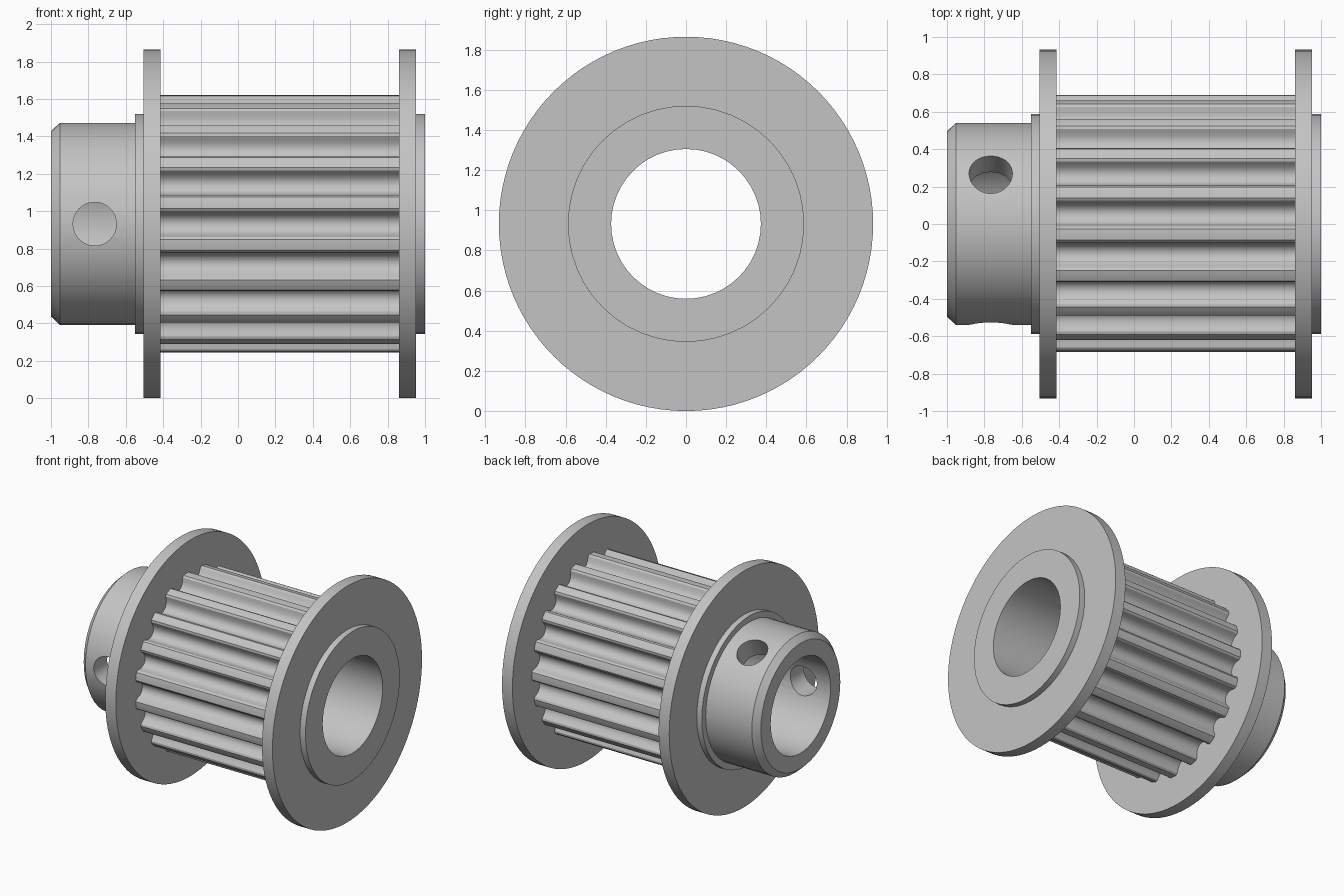
import bpy
import bmesh
from math import cos, sin, pi, radians
from mathutils import Matrix, Vector

cube = bpy.data.objects.get("Cube")
if cube:
    bpy.data.objects.remove(cube, do_unlink=True)

AXIS_Z = 0.932
BORE = 0.373
TEETH = 19

metal = bpy.data.materials.new("satin grey metal")
metal.use_nodes = True
grey = (0.55, 0.55, 0.55, 1)
metal.diffuse_color = grey
metal.node_tree.nodes["Principled BSDF"].inputs["Base Color"].default_value = grey


def around(r, phi):
    """Point around the shaft, with phi running from the front up over the top."""
    return -r * cos(phi), AXIS_Z + r * sin(phi)


def circle(r, n):
    return [(r, 2 * pi * i / n) for i in range(n)]


def make_ring(name, sections):
    """Join (x, outline) sections into a closed ring around the shaft."""
    bm = bmesh.new()
    loops = [[bm.verts.new((x, *around(r, phi))) for r, phi in outline]
             for x, outline in sections]
    for k, a in enumerate(loops):
        b = loops[(k + 1) % len(loops)]
        for i in range(len(a)):
            j = (i + 1) % len(a)
            bm.faces.new((a[i], a[j], b[j], b[i]))
    bmesh.ops.recalc_face_normals(bm, faces=bm.faces)
    mesh = bpy.data.meshes.new(name)
    bm.to_mesh(mesh)
    bm.free()
    obj = bpy.data.objects.new(name, mesh)
    bpy.context.collection.objects.link(obj)
    mesh.materials.append(metal)
    return obj


def activate(obj):
    bpy.ops.object.select_all(action='DESELECT')
    obj.select_set(True)
    bpy.context.view_layer.objects.active = obj


def lathe(name, profile, n):
    return make_ring(name, [(x, circle(r, n)) for x, r in profile])


# Hub, end collars and bore in one turned core
core = lathe("hub_and_core", [
    (-1, BORE), (-1, 0.495), (-0.953, 0.54), (-0.55, 0.54),
    (-0.55, 0.588), (1, 0.588), (1, BORE)], 48)

# Two set screw holes drilled through the hub wall
for angle in (0, 120):
    y, z = around(1, radians(angle))
    direction = Vector((0, y, z - AXIS_Z))
    bm = bmesh.new()
    bmesh.ops.create_cone(bm, cap_ends=True, segments=32,
                          radius1=0.116, radius2=0.116, depth=0.6)
    turn = direction.to_track_quat('Z', 'Y').to_matrix().to_4x4()
    place = Matrix.Translation(Vector((-0.766, 0, AXIS_Z)) + direction * 0.5)
    bmesh.ops.transform(bm, matrix=place @ turn, verts=bm.verts)
    mesh = bpy.data.meshes.new("screw_hole_cutter")
    bm.to_mesh(mesh)
    bm.free()
    cutter = bpy.data.objects.new("screw_hole_cutter", mesh)
    bpy.context.collection.objects.link(cutter)
    cutter.hide_render = True
    mesh.materials.append(metal)
    cut = core.modifiers.new("screw hole", 'BOOLEAN')
    cut.operation = 'DIFFERENCE'
    cut.solver = 'EXACT'
    cut.object = cutter
    activate(core)
    bpy.ops.object.modifier_apply(modifier=cut.name)
    bpy.data.objects.remove(cutter, do_unlink=True)

# Toothed barrel: rounded grooves, the first one facing the front
TIP = 0.69
half = [(0.022, 0.086), (0.042, 0.074), (0.058, 0.054), (0.065, 0.03),
        (0.071, 0.012), (0.084, 0.001), (0.1, 0)]
groove = [(-w, d) for w, d in reversed(half)] + [(0, 0.089)] + half
outline = [(TIP - d, 2 * pi * k / TEETH + w / TIP)
           for k in range(TEETH) for w, d in groove]
inner = [(0.5, phi) for r, phi in outline]
barrel = make_ring("toothed_barrel", [
    (-0.45, inner), (-0.45, outline), (0.9, outline), (0.9, inner)])

# Belt guide flanges
parts = [core, barrel]
for name, x0, x1 in (("hub_side_flange", -0.506, -0.414),
                     ("outer_flange", 0.862, 0.953)):
    parts.append(lathe(name, [(x0, 0.5), (x0, AXIS_Z), (x1, AXIS_Z), (x1, 0.5)], 96))

for part in parts:
    activate(part)
    bpy.ops.object.shade_smooth_by_angle(angle=radians(30))
